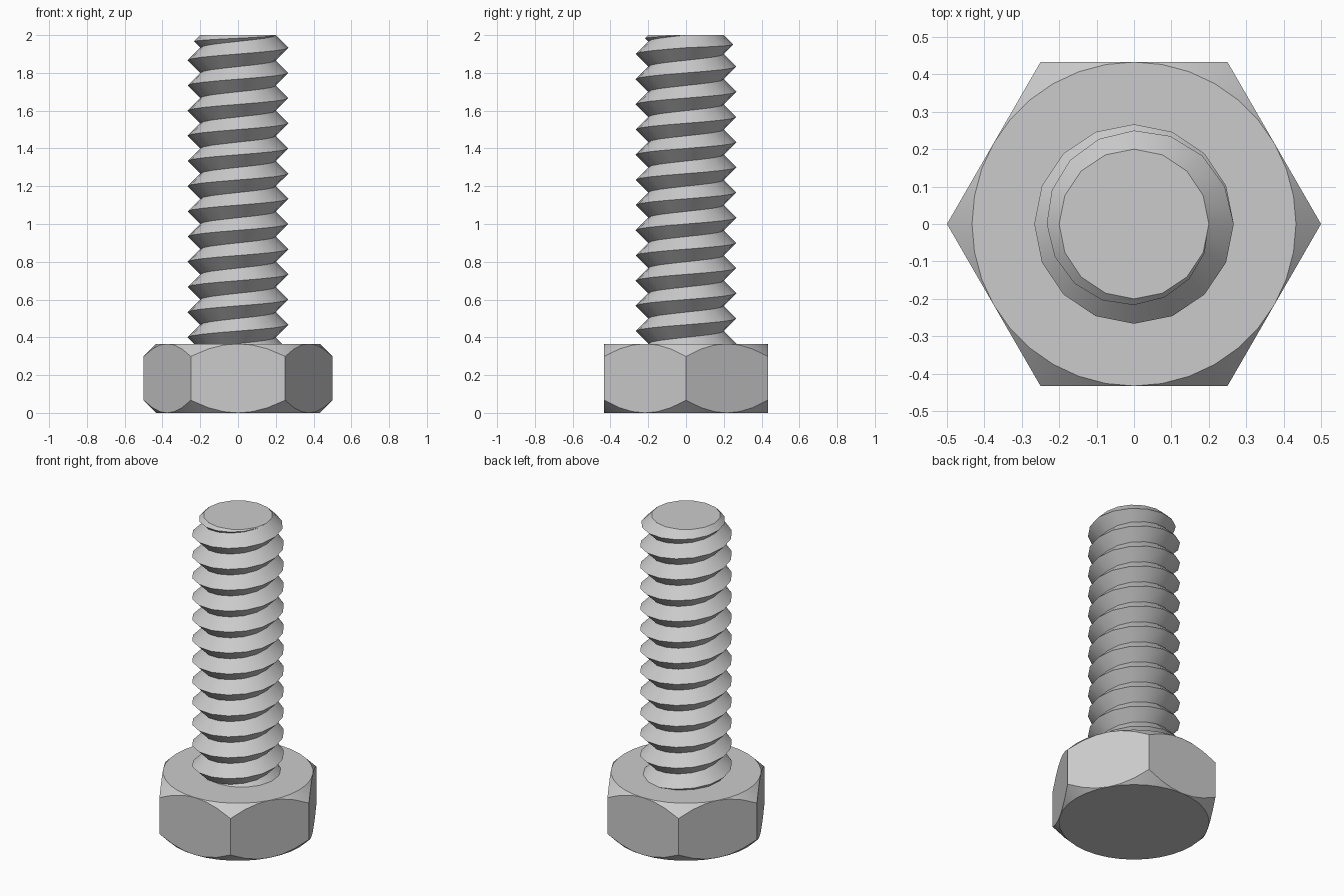
import bpy
import bmesh
from math import cos, sin, pi, radians

cube = bpy.data.objects.get("Cube")
if cube:
    bpy.data.objects.remove(cube, do_unlink=True)

TOP = 2.0            # tip of the shank
PITCH = 2 / 15       # rise per turn
DEPTH = PITCH / 2    # 45 degree thread flanks
ROOT = 0.2           # thread root radius
SEG = 16             # sides per turn
TURNS = 13
HEAD_H = 0.366
FLAT_R = 0.433       # centre to flat of the hexagon

steel = bpy.data.materials.new("grey_steel")
steel.use_nodes = True
steel.diffuse_color = (0.6, 0.6, 0.6, 1)
steel.node_tree.nodes["Principled BSDF"].inputs["Base Color"].default_value = (0.6, 0.6, 0.6, 1)


def finish(bm, name):
    bmesh.ops.remove_doubles(bm, verts=bm.verts, dist=0.0001)
    bmesh.ops.recalc_face_normals(bm, faces=bm.faces)
    mesh = bpy.data.meshes.new(name)
    bm.to_mesh(mesh)
    bm.free()
    mesh.materials.append(steel)
    obj = bpy.data.objects.new(name, mesh)
    bpy.context.collection.objects.link(obj)
    bpy.ops.object.select_all(action="DESELECT")
    obj.select_set(True)
    bpy.context.view_layer.objects.active = obj
    bpy.ops.object.shade_smooth_by_angle(angle=radians(32))
    return obj


def polar(bm, r, a, z):
    return bm.verts.new((r * cos(a), r * sin(a), z))


# Hexagonal head, both ends cut by a 45 degree cone
bm = bmesh.new()
rings = [[], [], [], []]
for i in range(36):
    a = radians(10 * i)
    r = FLAT_R / cos(radians(10 * i % 60 - 30))
    cut = r - FLAT_R
    for ring, (rad, z) in zip(rings, ((FLAT_R, 0), (r, cut), (r, HEAD_H - cut), (FLAT_R, HEAD_H))):
        ring.append(polar(bm, rad, a, z))
for low, high in zip(rings, rings[1:]):
    for i in range(36):
        j = (i + 1) % 36
        bm.faces.new((low[i], low[j], high[j], high[i]))
bm.faces.new(rings[0])
bm.faces.new(rings[-1])
finish(bm, "hex_head")

# Threaded shank: helical root and crest lines, tapering out on a cone at the tip
bm = bmesh.new()
roots, crests = [], []
for i in range((TURNS + 2) * SEG + 1):
    turn = i / SEG - TURNS
    a = 2 * pi * (i % SEG) / SEG
    z = min(TOP, TOP - PITCH + PITCH * turn)
    roots.append(polar(bm, ROOT, a, z))
    if turn <= 1:
        d = min(DEPTH, (TOP - z) / 2)
        crests.append(polar(bm, ROOT + d, a, z + d))
for i in range(len(crests) - 1):
    bm.faces.new((roots[i], roots[i + 1], crests[i + 1], crests[i]))
    bm.faces.new((crests[i], crests[i + 1], roots[i + 1 + SEG], roots[i + SEG]))
bm.faces.new(roots[-SEG - 1:-1])
finish(bm, "threaded_shank")
